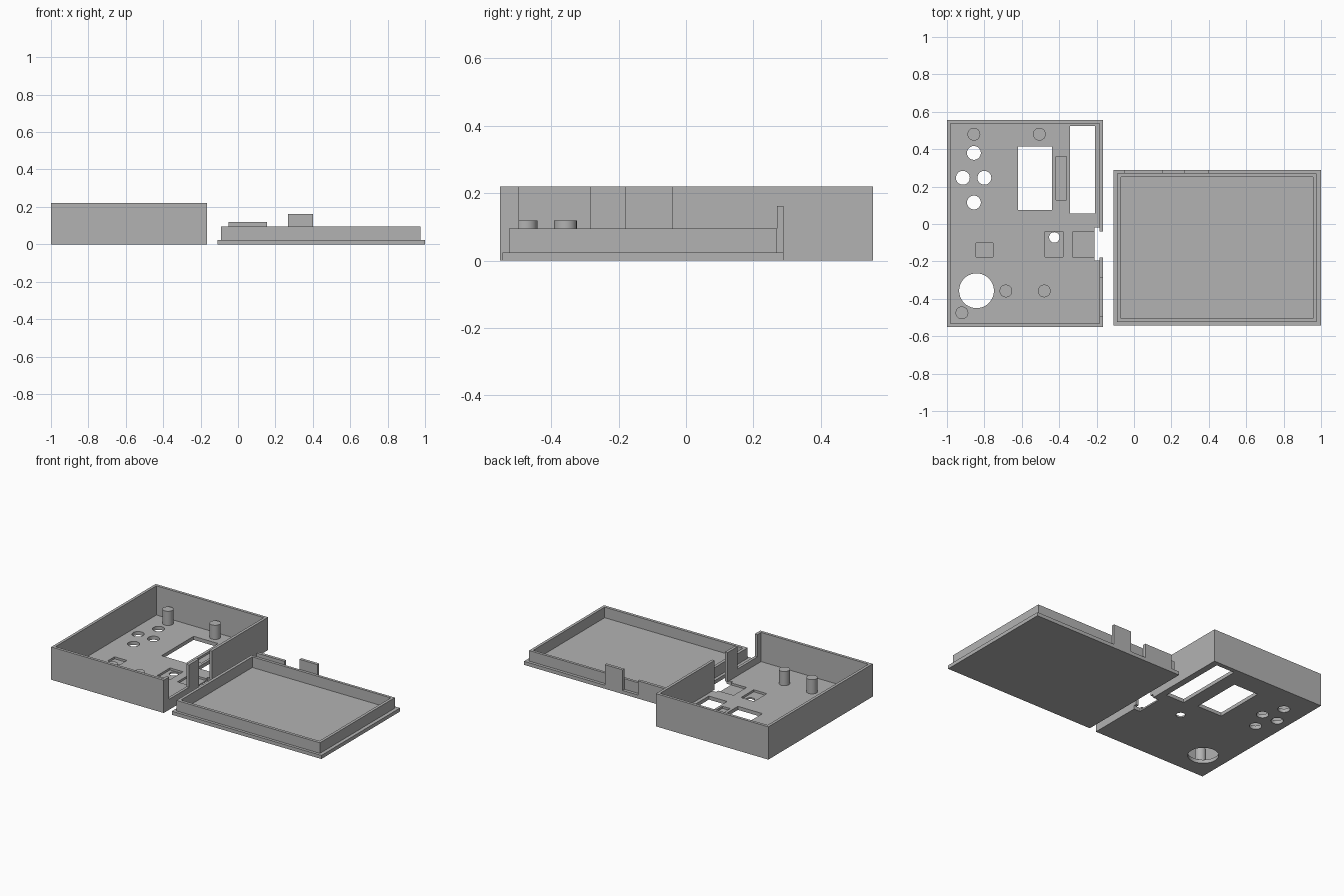
import bpy, bmesh, math
from mathutils import Matrix

if "Cube" in bpy.data.objects:
    bpy.data.objects.remove(bpy.data.objects["Cube"])

grey = bpy.data.materials.new("plain grey")
grey.diffuse_color = (0.45, 0.45, 0.45, 1)
grey.use_nodes = True
grey.node_tree.nodes["Principled BSDF"].inputs["Base Color"].default_value = grey.diffuse_color


def finish(name, bm):
    mesh = bpy.data.meshes.new(name)
    bm.to_mesh(mesh)
    bm.free()
    mesh.materials.append(grey)
    ob = bpy.data.objects.new(name, mesh)
    bpy.context.collection.objects.link(ob)
    return ob


def block(name, x0, x1, y0, y1, z0, z1):
    bm = bmesh.new()
    bmesh.ops.create_cube(bm, size=1)
    for v in bm.verts:
        v.co = (x1 if v.co.x > 0 else x0, y1 if v.co.y > 0 else y0, z1 if v.co.z > 0 else z0)
    return finish(name, bm)


def cylinder(name, x, y, r, z0, z1, sides=40):
    bm = bmesh.new()
    bmesh.ops.create_cone(bm, cap_ends=True, segments=sides, radius1=r, radius2=r,
                          depth=z1 - z0, matrix=Matrix.Translation((x, y, (z0 + z1) / 2)))
    return finish(name, bm)


def smooth(ob):
    bpy.ops.object.select_all(action='DESELECT')
    ob.select_set(True)
    bpy.context.view_layer.objects.active = ob
    bpy.ops.object.shade_smooth_by_angle(angle=math.radians(30))


def cut(target, cutter):
    mod = target.modifiers.new("cut", 'BOOLEAN')
    mod.operation, mod.solver, mod.object = 'DIFFERENCE', 'EXACT', cutter
    bpy.context.view_layer.objects.active = target
    bpy.ops.object.modifier_apply(modifier=mod.name)
    bpy.data.objects.remove(cutter)


FLOOR, TOP, SILL = 0.024, 0.22, 0.07

# Open case
case = block("case", -1, -0.165, -0.552, 0.555, 0, TOP)
cuts = [
    (-0.981, -0.184, -0.533, 0.536, FLOOR, 0.3),    # cavity
    (-0.62, -0.438, 0.075, 0.415, -0.1, 0.1),       # display window
    (-0.343, -0.208, 0.055, 0.525, -0.1, 0.1),      # long slot
    (-0.845, -0.753, -0.176, -0.102, 0.01, 0.1),    # shallow pockets
    (-0.418, -0.36, 0.128, 0.36, 0.01, 0.1),
    (-0.477, -0.38, -0.176, -0.04, 0.01, 0.1),
    (-0.325, -0.2, -0.178, -0.04, 0.01, 0.1),
    (-0.21, -0.1, -0.195, -0.018, -0.1, FLOOR),     # floor opening under the side wall
    (-0.2, -0.1, -0.178, -0.041, 0.015, 0.3),       # side wall notches
    (-0.2, -0.1, -0.495, -0.285, SILL, 0.3),
]
for c in cuts:
    cut(case, block("cutter", *c))

# Round holes in the case floor
for x, y, r in [(-0.856, 0.38, 0.037), (-0.915, 0.247, 0.037), (-0.8, 0.247, 0.037),
                (-0.856, 0.115, 0.037), (-0.842, -0.357, 0.093), (-0.426, -0.072, 0.028)]:
    cut(case, cylinder("cutter", x, y, r, -0.1, 0.1))
smooth(case)

# Mounting pegs
for x, y in [(-0.856, 0.48), (-0.506, 0.48), (-0.685, -0.358), (-0.48, -0.358), (-0.92, -0.475)]:
    smooth(cylinder("peg", x, y, 0.034, FLOOR - 0.004, 0.119))

# Lid with raised rim
block("lid_plate", -0.11, 1, -0.544, 0.29, 0, FLOOR)
rim = block("lid_rim", -0.09, 0.976, -0.525, 0.27, FLOOR, 0.095)
cut(rim, block("cutter", -0.07, 0.957, -0.505, 0.252, 0, 0.2))

# Lid tabs
block("wide_tab", -0.05, 0.155, 0.27, 0.29, FLOOR, 0.119)
block("tall_tab", 0.267, 0.4, 0.27, 0.29, FLOOR, 0.162)
